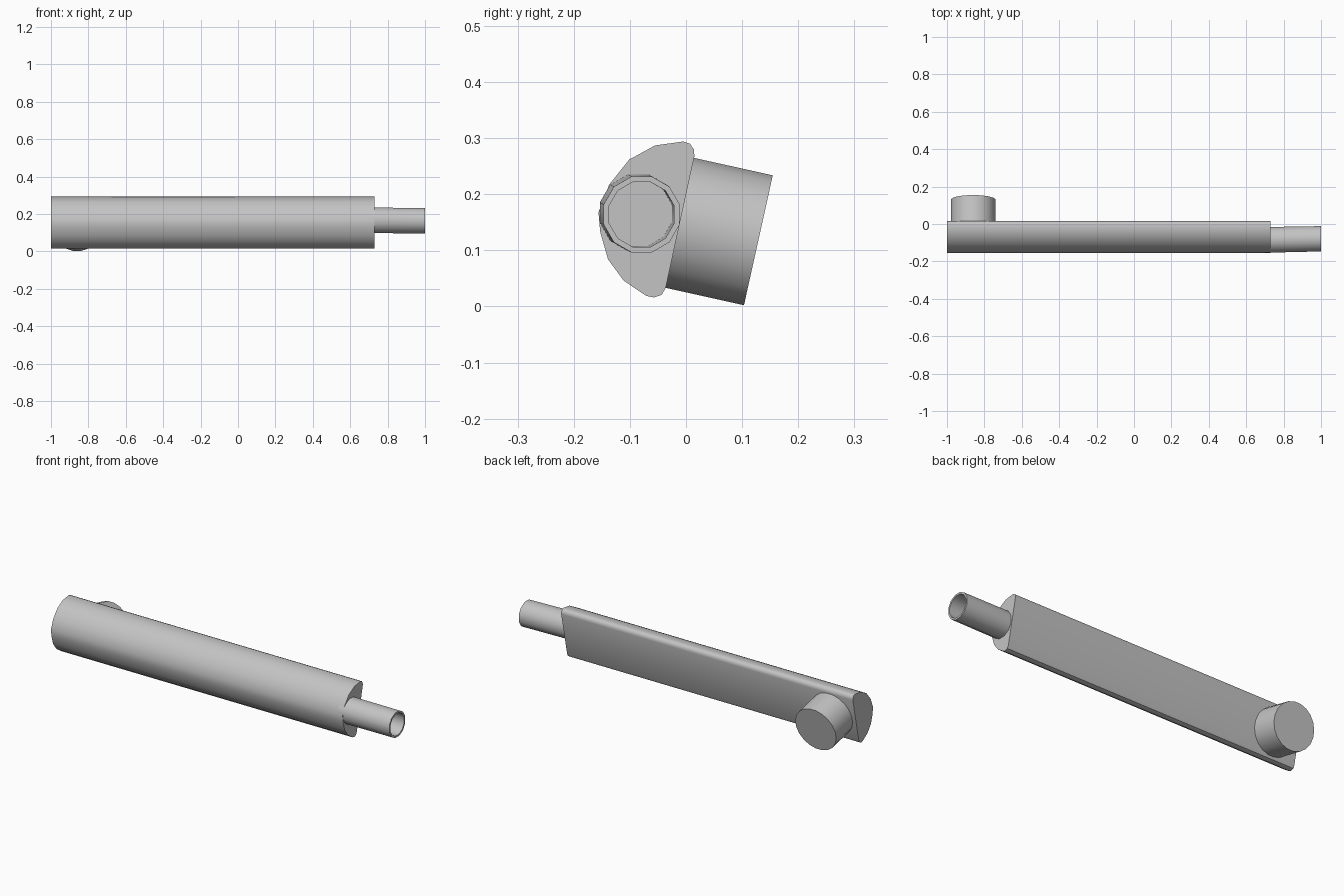
import bpy, bmesh, math
from mathutils import Vector

cube = bpy.data.objects.get("Cube")
if cube:
    bpy.data.objects.remove(cube, do_unlink=True)

grey = bpy.data.materials.new("plain grey")
grey.use_nodes = True
COLOUR = (0.55, 0.55, 0.55, 1)
grey.diffuse_color = COLOUR
grey.node_tree.nodes["Principled BSDF"].inputs["Base Color"].default_value = COLOUR


def loft(name, rings, capped=True):
    """Skin a list of equal-length point rings."""
    bm = bmesh.new()
    loops = [[bm.verts.new(p) for p in ring] for ring in rings]
    n = len(loops[0])
    for a, b in zip(loops, loops[1:]):
        for i in range(n):
            j = (i + 1) % n
            bm.faces.new((a[i], a[j], b[j], b[i]))
    if capped:
        bm.faces.new(loops[0])
        bm.faces.new(loops[-1])
    bmesh.ops.recalc_face_normals(bm, faces=bm.faces)
    mesh = bpy.data.meshes.new(name)
    bm.to_mesh(mesh)
    bm.free()
    mesh.materials.append(grey)
    obj = bpy.data.objects.new(name, mesh)
    bpy.context.collection.objects.link(obj)
    bpy.ops.object.select_all(action='DESELECT')
    obj.select_set(True)
    bpy.context.view_layer.objects.active = obj
    bpy.ops.object.shade_smooth_by_angle(angle=math.radians(40))
    return obj


def circle(centre, u, v, radius, sides):
    return [centre + radius * (u * math.cos(t) + v * math.sin(t))
            for t in (2 * math.pi * (i + 0.5) / sides for i in range(sides))]


# Main bar: rounded front, flat tilted back
section = [(-0.005, 0.294), (-0.055, 0.287), (-0.101, 0.262), (-0.137, 0.217),
           (-0.156, 0.168), (-0.153, 0.133), (-0.139, 0.084), (-0.111, 0.046),
           (-0.071, 0.019), (-0.057, 0.016), (-0.043, 0.021), (-0.036, 0.034),
           (0.015, 0.268), (0.014, 0.28), (0.007, 0.29)]
loft("main_bar", [[Vector((x, y, z)) for y, z in section] for x in (-1, 0.73)])

# Hollow end tube, very slightly tilted
Y, Z = Vector((0, 1, 0)), Vector((0, 0, 1))
base, tip = Vector((0.70, -0.085, 0.167)), Vector((1, -0.079, 0.164))
bore = Vector((0.74, -0.083, 0.166))
loft("end_tube", [circle(base, Y, Z, 0.071, 12), circle(tip, Y, Z, 0.07, 12),
                  circle(tip, Y, Z, 0.06, 12), circle(bore, Y, Z, 0.06, 12)])

# Stub knob standing square to the flat back
tilt = math.radians(12.5)
axis = Vector((0, math.cos(tilt), -math.sin(tilt)))
up = Vector((0, math.sin(tilt), math.cos(tilt)))
end = Vector((-0.86, 0.129, 0.118))
loft("back_knob", [circle(c, Vector((1, 0, 0)), up, 0.12, 20)
                   for c in (end - axis * 0.16, end)])
